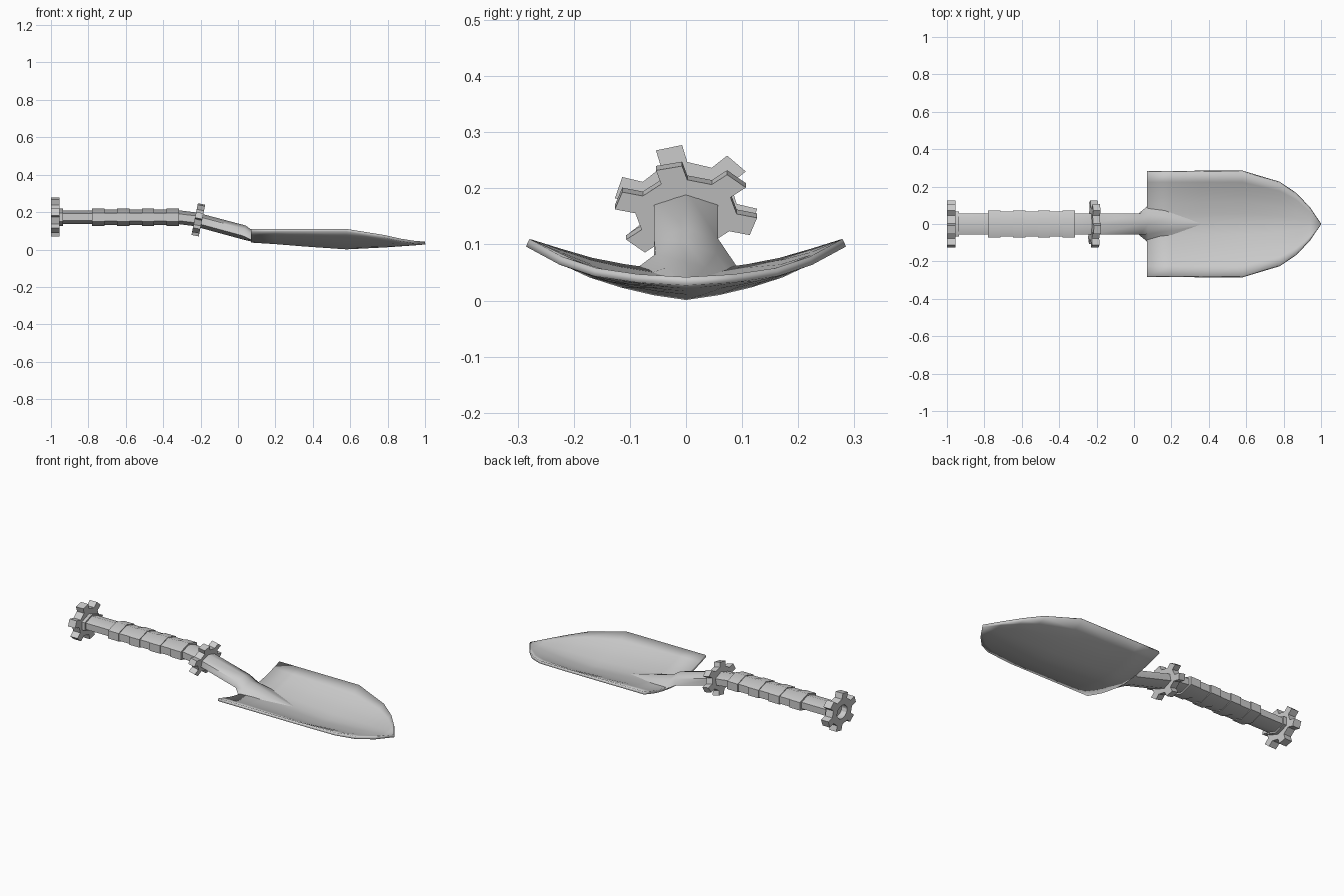
import bpy, bmesh
from math import sin, cos, radians, pi, atan2
from mathutils import Matrix, Vector

if "Cube" in bpy.data.objects:
    bpy.data.objects.remove(bpy.data.objects["Cube"])


def finish(bm, name, angle=35):
    bmesh.ops.remove_doubles(bm, verts=bm.verts, dist=0.0005)
    bmesh.ops.recalc_face_normals(bm, faces=bm.faces)
    me = bpy.data.meshes.new(name)
    bm.to_mesh(me)
    bm.free()
    ob = bpy.data.objects.new(name, me)
    bpy.context.collection.objects.link(ob)
    bpy.ops.object.select_all(action='DESELECT')
    ob.select_set(True)
    bpy.context.view_layer.objects.active = ob
    bpy.ops.object.shade_smooth_by_angle(angle=radians(angle))
    return ob


def loft(name, rings, angle=62):
    bm = bmesh.new()
    loops = [[bm.verts.new(p) for p in r] for r in rings]
    n = len(loops[0])
    for a, b in zip(loops, loops[1:]):
        for i in range(n):
            bm.faces.new((a[i], a[(i + 1) % n], b[(i + 1) % n], b[i]))
    bm.faces.new(loops[0])
    bm.faces.new(loops[-1][::-1])
    return finish(bm, name, angle)


def hexring(x, z, hy, hz, tilt=0):
    # flattened six-sided section, a corner on top; tilt leans it with the stem
    pts = [(0, hz), (hy, hz / 2), (hy, -hz / 2), (0, -hz), (-hy, -hz / 2), (-hy, hz / 2)]
    return [(x + v * sin(tilt), y, z + v * cos(tilt)) for y, v in pts]


def flare(x, top, w, shoulder, wb, low, bottom):
    return [(x, 0, top), (w and x, w, shoulder), (x, wb, low), (x, 0, bottom),
            (x, -wb, low), (x, -w, shoulder)]


# Rod: straight handle, bend, sloping stem, socket flaring into the blade
SLOPE = 0.26
rod = [hexring(-0.965, 0.173, 0.057, 0.037),
       hexring(-0.32, 0.173, 0.057, 0.037),
       hexring(-0.23, 0.162, 0.057, 0.037, SLOPE * 0.8),
       hexring(0.03, 0.092, 0.057, 0.038, SLOPE),
       flare(0.075, 0.104, 0.054, 0.083, 0.098, 0.05, 0.042),
       flare(0.2, 0.069, 0.035, 0.059, 0.08, 0.043, 0.034),
       flare(0.36, 0.031, 0.008, 0.029, 0.02, 0.026, 0.022)]
loft("rod_and_socket", rod)

# Grip: seven alternating bands
for i in range(7):
    x0 = -0.78 + i * 0.0664
    hy, hz = (0.073, 0.046) if i % 2 == 0 else (0.067, 0.042)
    loft(f"grip_band_{i + 1}", [hexring(x0, 0.173, hy, hz),
                                hexring(x0 + 0.0664, 0.173, hy, hz)])

# Collar beside the end gear
loft("end_collar", [hexring(-0.96, 0.173, 0.066, 0.046),
                    hexring(-0.935, 0.173, 0.066, 0.046)])


# Six-toothed gears
def gear(name, x, z, sz, thick, tilt):
    outer = []
    for k in range(6):
        a = radians(-16 + 60 * k)
        for r, t in ((0.087, -0.024), (0.125, -0.024), (0.125, 0.024), (0.087, 0.024)):
            outer.append((r * cos(a) - t * sin(a), r * sin(a) + t * cos(a)))
    inner = []
    for k in range(6):
        a = radians(-16 + 60 * k)
        for d in (-16, -5, 5, 16):
            b = a + radians(d)
            inner.append((0.046 * cos(b), 0.046 * sin(b)))
    bm = bmesh.new()
    M = Matrix.Translation((x, 0, z)) @ Matrix.Rotation(tilt, 4, 'Y')
    loops = [[bm.verts.new(M @ Vector((h, p[0], p[1] * sz))) for p in o]
             for o, h in ((outer, -thick), (outer, thick), (inner, thick), (inner, -thick))]
    n = len(outer)
    for j in range(4):
        a, b = loops[j], loops[(j + 1) % 4]
        for i in range(n):
            bm.faces.new((a[i], a[(i + 1) % n], b[(i + 1) % n], b[i]))
    return finish(bm, name, 20)


gear("end_gear", -0.977, 0.173, 0.82, 0.023, 0)
gear("neck_gear", -0.212, 0.159, 0.68, 0.02, 0.2)

# Blade: curved scoop lofted over stations (x, half width, centre z, rim z)
stations = [(0.07, 0.279, 0.052, 0.11), (0.2, 0.279, 0.044, 0.11),
            (0.36, 0.279, 0.031, 0.11), (0.58, 0.279, 0.016, 0.11),
            (0.78, 0.22, 0.026, 0.078), (0.87, 0.16, 0.032, 0.058),
            (0.94, 0.085, 0.037, 0.047), (1.0, 0.0, 0.042, 0.042)]
profile = [(0, 0), (0.2, 0.09), (0.4, 0.23), (0.6, 0.42), (0.8, 0.7), (1, 1)]
profile = [(-s, f) for s, f in profile[:0:-1]] + profile
bm = bmesh.new()
rows = [[bm.verts.new((x, s * w, zc + (ze - zc) * f)) for s, f in profile]
        for x, w, zc, ze in stations]
for a, b in zip(rows, rows[1:]):
    for i in range(len(profile) - 1):
        bm.faces.new((a[i], b[i], b[i + 1], a[i + 1]))
blade = finish(bm, "blade")
if blade.data.polygons[0].normal.z < 0:
    blade.data.flip_normals()
sol = blade.modifiers.new("thickness", 'SOLIDIFY')
sol.thickness = 0.015
sol.offset = -1
